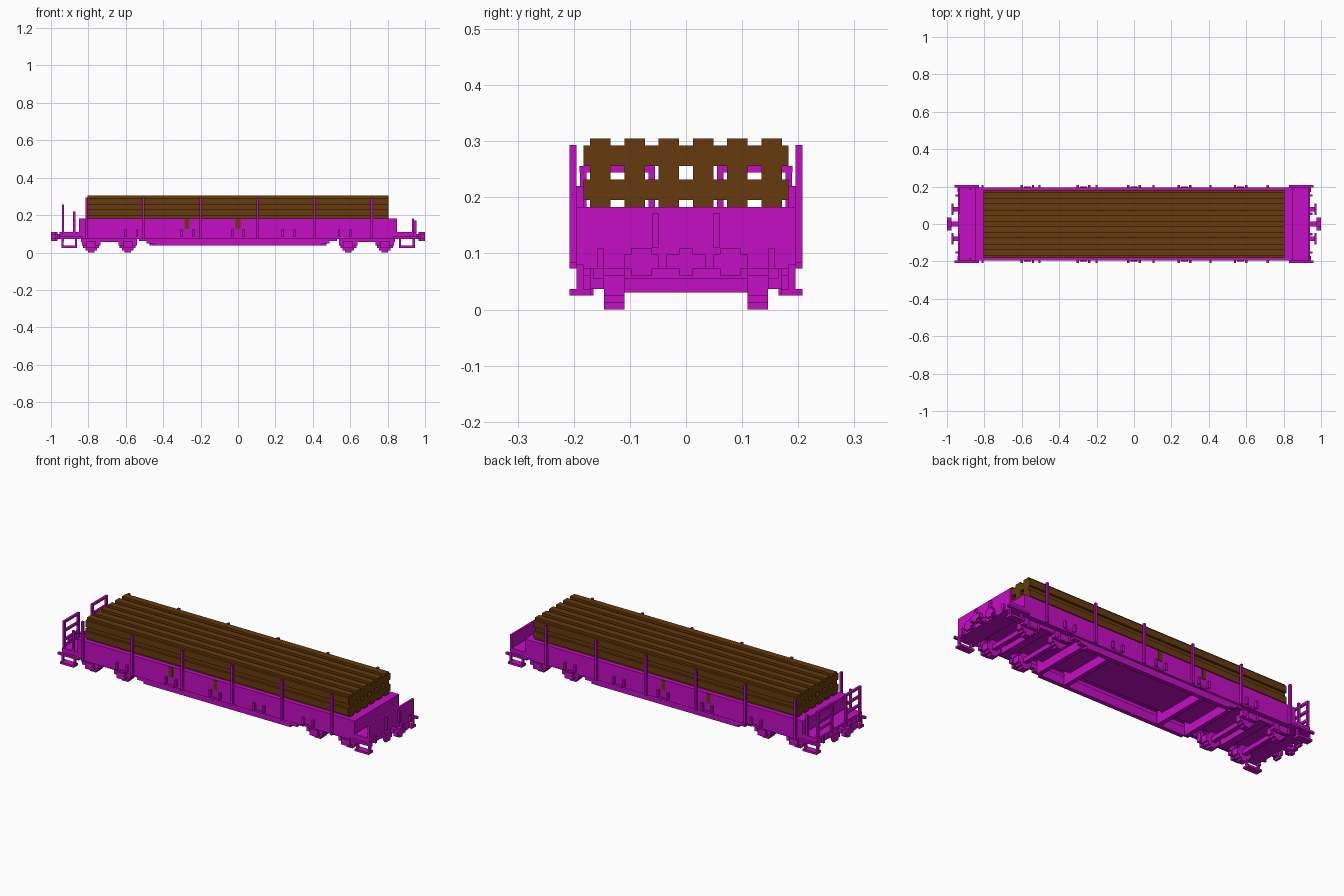
import bpy, bmesh
from mathutils import Matrix, Vector

cube = bpy.data.objects.get("Cube")
if cube:
    bpy.data.objects.remove(cube, do_unlink=True)

U = 2 / 164  # one block


def material(name, rgb):
    m = bpy.data.materials.new(name)
    m.use_nodes = True
    m.diffuse_color = (*rgb, 1)
    m.node_tree.nodes["Principled BSDF"].inputs["Base Color"].default_value = (*rgb, 1)
    return m


PAINT = material("magenta paint", (0.56, 0.004, 0.56))
WOOD = material("brown wood", (0.133, 0.042, 0.004))


def part(name, boxes, mat=PAINT, flip_x=False, flip_y=False):
    """Join boxes (x0, x1, y0, y1, z0, z1), optionally mirrored, in one object."""
    bm = bmesh.new()
    for x0, x1, y0, y1, z0, z1 in boxes:
        for sx in ((1, -1) if flip_x else (1,)):
            for sy in ((1, -1) if flip_y else (1,)):
                mid = Vector((sx * (x0 + x1) / 2, sy * (y0 + y1) / 2, (z0 + z1) / 2))
                size = Matrix.Diagonal((x1 - x0, y1 - y0, z1 - z0, 1))
                bmesh.ops.create_cube(bm, size=1, matrix=Matrix.Translation(mid) @ size)
    me = bpy.data.meshes.new(name)
    bm.to_mesh(me)
    bm.free()
    me.materials.append(mat)
    ob = bpy.data.objects.new(name, me)
    bpy.context.scene.collection.objects.link(ob)
    return ob


# Timber load: two layers of six stepped logs
DECK = 15 * U
for layer in range(2):
    for i in range(6):
        y, z = (i - 2.5) * 5 * U, DECK + (layer + 0.5) * 5 * U
        part(f"log_{layer}_{i}", [
            (-0.805, 0.805, y - 2.5 * U, y + 2.5 * U, z - 1.5 * U, z + 1.5 * U),
            (-0.805, 0.805, y - 1.5 * U, y + 1.5 * U, z - 2.5 * U, z + 2.5 * U)], WOOD)

# Deck, side skirts and low end platforms
part("deck", [(-0.85, 0.85, -0.19, 0.19, 0.11, DECK)])
part("side_skirt", [(-0.85, 0.85, 0.17, 0.195, 0.073, DECK)], flip_y=True)
part("end_platform", [(0.84, 0.94, -0.195, 0.195, 0.073, 0.11)], flip_x=True)
part("underfloor", [(-0.85, 0.85, -0.12, 0.12, 0.085, 0.11)])
part("end_wall", [(0.93, 0.942, -0.195, 0.195, 0.073, DECK)])

# Stepped belly sills and cross beams
part("belly_sill", [(-0.53, 0.53, 0.16, 0.183, 0.061, 0.085),
                    (-0.49, 0.49, 0.16, 0.183, 0.049, 0.061),
                    (-0.45, 0.45, 0.16, 0.183, 0.037, 0.049)], flip_y=True)
part("cross_beam", [(x, x + 2 * U, -0.16, 0.16, 0.037, 0.11) for x in (0.28, 0.45)],
     flip_x=True)

# Upright stakes with pockets
stakes, brackets = [], []
for i in range(6):
    x = -0.81 + i * 25 * U
    stakes.append((x - U / 2, x + U / 2, 0.195, 0.208, 0.073, 0.293))
for x in (-0.57, -0.27, 0, 0.27, 0.57):
    for s in (-0.03, 0.03):
        brackets.append((x + s - U / 2, x + s + U / 2, 0.195, 0.208, 0.085, 0.122))
    brackets.append((x - 0.018, x + 0.018, 0.19, 0.2, 0.073, 0.085))
part("side_stake", stakes, flip_y=True)
part("side_bracket", brackets, flip_y=True)
part("side_board", [(x - U, x + U, 0.19, 0.198, 0.127, DECK - 0.002) for x in (0, -0.275)],
     WOOD, flip_y=True)

# Bogies: stepped wheels, axles, axle boxes and frames
for n, x in enumerate((0.59, 0.785)):
    z = 0.043
    part(f"wheels_{n}", [(x - w, x + w, 0.11, 0.146, z - h, z + h)
                         for w, h in ((0.018, z), (0.031, 0.031), (z, 0.018))],
         flip_x=True, flip_y=True)
    part(f"axle_{n}", [(x - U, x + U, -0.12, 0.12, z - U, z + U)], flip_x=True)
    part(f"axle_box_{n}", [(x - 0.05, x + 0.05, 0.146, 0.171, 0.037, 0.073),
                           (x - 0.025, x + 0.025, 0.165, 0.183, 0.025, 0.061)],
         flip_x=True, flip_y=True)
part("bogie_frame", [(0.54, 0.84, 0.146, 0.165, 0.055, 0.085)], flip_x=True, flip_y=True)
part("bogie_bolster", [(0.665, 0.71, -0.16, 0.16, 0.055, 0.09)], flip_x=True)

# Coupler and stepped buffers on both ends
part("coupler", [(0.93, 0.99, -U, U, 0.073, 0.098),
                 (0.976, 1.0, -0.035, 0.035, 0.073, 0.098),
                 (0.976, 1.0, -U, U, 0.061, 0.11)], flip_x=True)
part("buffer", [(0.93, 0.97, 0.067, 0.092, 0.073, 0.098),
                (0.964, 0.976, 0.049, 0.11, 0.073, 0.098),
                (0.964, 0.976, 0.061, 0.098, 0.061, 0.11)], flip_x=True, flip_y=True)

# Corner footsteps and grab rails
part("corner_step", [(0.86, 0.945, 0.17, 0.208, 0.025, 0.037),
                     (0.86, 0.872, 0.183, 0.195, 0.037, 0.08),
                     (0.933, 0.945, 0.183, 0.195, 0.037, 0.08),
                     (0.83, 0.96, 0.195, 0.208, 0.073, 0.085)], flip_x=True, flip_y=True)
part("end_grab_rail", [(0.94, 0.954, 0.147, 0.159, 0.073, 0.11)], flip_x=True, flip_y=True)
part("wall_bar", [(0.94, 0.954, 0.049, 0.061, 0.11, 0.171)], flip_y=True)

# Railings and short posts on the platform at the other end
part("platform_railing", [(-0.942, -0.93, y, y + U, 0.06, 0.256) for y in (0.055, 0.177)]
     + [(-0.942, -0.93, 0.055, 0.19, z, z + U) for z in (0.146, 0.195, 0.244)], flip_y=True)
part("platform_post", [(-0.881, -0.869, 0.183, 0.195, 0.1, 0.22)], flip_y=True)
